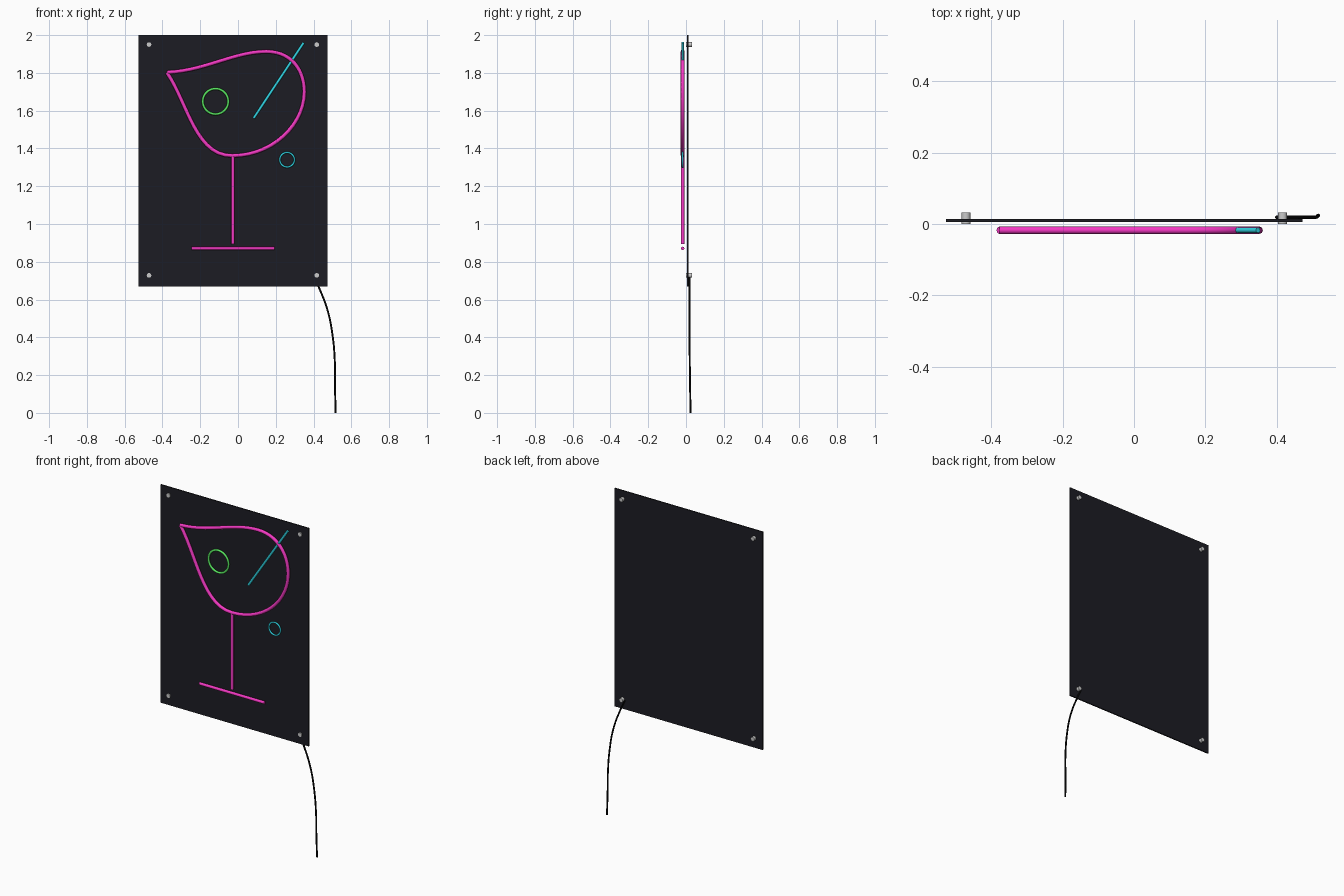
import bpy
from math import pi, radians

if "Cube" in bpy.data.objects:
    bpy.data.objects.remove(bpy.data.objects["Cube"])

TUBE_Y = -0.0175
CX = -0.027


def mat(name, rgb):
    m = bpy.data.materials.new(name)
    m.diffuse_color = (*rgb, 1)
    m.use_nodes = True
    m.node_tree.nodes["Principled BSDF"].inputs["Base Color"].default_value = m.diffuse_color
    return m


pink = mat("neon_pink", (0.9, 0.04, 0.55))
cyan = mat("neon_cyan", (0.03, 0.68, 0.8))
green = mat("neon_green", (0.1, 0.8, 0.12))
dark = mat("panel_dark", (0.012, 0.012, 0.017))
black = mat("cable_black", (0.003, 0.003, 0.003))


def select(obj):
    bpy.ops.object.select_all(action='DESELECT')
    obj.select_set(True)
    bpy.context.view_layer.objects.active = obj


def tube(name, pts, r, material, handles=None):
    """Round tube through points; handles = (left, right) per point, else automatic."""
    cu = bpy.data.curves.new(name, 'CURVE')
    cu.dimensions = '3D'
    cu.bevel_depth = r
    cu.bevel_resolution = 2
    cu.resolution_u = 14
    cu.use_fill_caps = True
    sp = cu.splines.new('BEZIER' if len(pts) > 2 else 'POLY')
    if len(pts) > 2:
        sp.bezier_points.add(len(pts) - 1)
        for i, (bp, p) in enumerate(zip(sp.bezier_points, pts)):
            kind = 'FREE' if handles else 'AUTO'
            bp.handle_left_type = bp.handle_right_type = kind
            bp.co = p
            if handles:
                bp.handle_left, bp.handle_right = handles[i]
    else:
        sp.points.add(1)
        for sp_pt, p in zip(sp.points, pts):
            sp_pt.co = (*p, 1)
    cu.materials.append(material)
    ob = bpy.data.objects.new(name, cu)
    bpy.context.collection.objects.link(ob)
    select(ob)
    bpy.ops.object.convert(target='MESH')
    bpy.ops.object.shade_smooth_by_angle(angle=radians(50))


def at(x, z):
    return (x, TUBE_Y, z)


def ring(name, x, z, radius, r, material):
    bpy.ops.mesh.primitive_torus_add(location=at(x, z), rotation=(pi / 2, 0, 0),
                                     major_radius=radius, minor_radius=r,
                                     major_segments=40, minor_segments=8)
    ob = bpy.context.object
    ob.name = name
    ob.data.materials.append(material)
    bpy.ops.object.shade_smooth_by_angle(angle=radians(50))


# backing panel
bpy.ops.mesh.primitive_cube_add(size=1, location=(CX, 0.01, 1.335))
panel = bpy.context.object
panel.name = "backing_panel"
panel.scale = (1.0, 0.008, 1.33)
panel.data.materials.append(dark)

# wall standoffs in the four corners
for sx in (-1, 1):
    for z in (0.728, 1.95):
        bpy.ops.mesh.primitive_cylinder_add(vertices=12, radius=0.0125, depth=0.032,
                                            location=(CX + sx * 0.444, 0.016, z),
                                            rotation=(pi / 2, 0, 0))
        bpy.context.object.name = "standoff"
        bpy.ops.object.shade_smooth_by_angle(angle=radians(40))

# glass bowl outline: tip, top, right, bottom, back to tip
bowl = [at(-0.377, 1.803), at(0.15, 1.913), at(0.351, 1.70), at(-0.03, 1.362), at(-0.377, 1.803)]
bowl_handles = [(at(-0.40, 1.80), at(-0.177, 1.81)),
                (at(-0.02, 1.913), at(0.283, 1.913)),
                (at(0.351, 1.815), at(0.351, 1.525)),
                (at(0.183, 1.362), at(-0.225, 1.358)),
                (at(-0.267, 1.643), at(-0.39, 1.82))]
tube("glass_bowl", bowl, 0.0105, pink, bowl_handles)

# stem and foot
tube("glass_stem", [at(CX, 1.36), at(CX, 0.895)], 0.0095, pink)
tube("glass_foot", [at(-0.246, 0.871), at(0.193, 0.871)], 0.0095, pink)

# straw, olive and bubble
tube("straw", [at(0.083, 1.56), at(0.348, 1.96)], 0.0075, cyan)
ring("olive_ring", -0.119, 1.649, 0.0675, 0.007, green)
ring("bubble_ring", 0.26, 1.34, 0.0385, 0.0055, cyan)

# power cable hanging from the lower corner
tube("power_cable", [(0.40, 0.019, 0.725), (0.428, 0.019, 0.665), (0.475, 0.019, 0.54),
                     (0.502, 0.019, 0.40), (0.513, 0.02, 0.26), (0.514, 0.022, 0.12),
                     (0.517, 0.024, 0.0)], 0.005, black)
